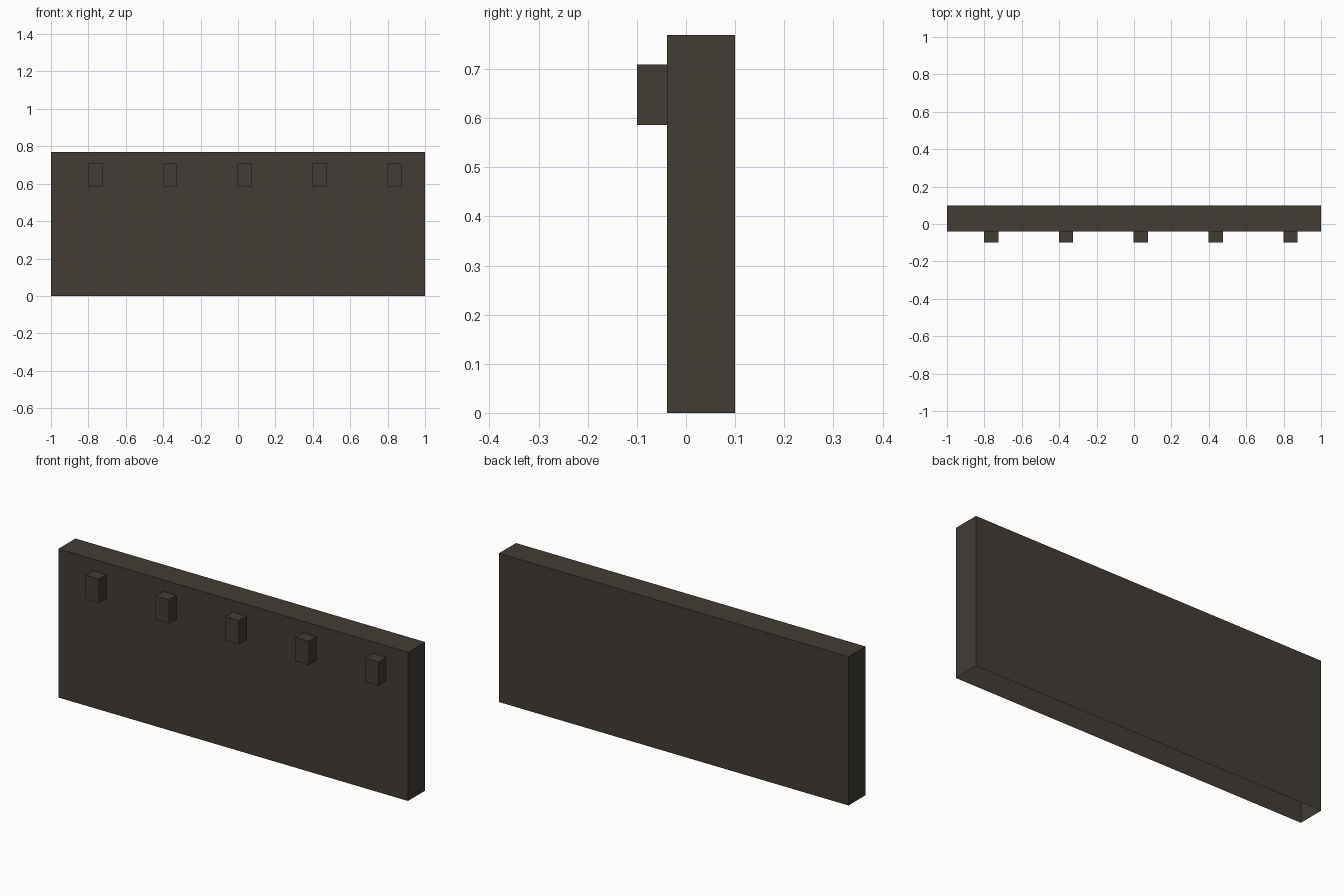
import bpy
import bmesh
from mathutils import Vector

cube = bpy.data.objects.get("Cube")
if cube:
    bpy.data.objects.remove(cube, do_unlink=True)

# Single dark colour
dark_brown = bpy.data.materials.new("dark_brown")
dark_brown.use_nodes = True
colour = (0.054, 0.045, 0.035, 1)
dark_brown.diffuse_color = colour
dark_brown.node_tree.nodes["Principled BSDF"].inputs["Base Color"].default_value = colour


def open_box(name, low, high, open_side):
    """Box between two corners, without the face that points to open_side."""
    low, high = Vector(low), Vector(high)
    bm = bmesh.new()
    bmesh.ops.create_cube(bm, size=1)
    bmesh.ops.scale(bm, vec=high - low, verts=bm.verts)
    bmesh.ops.translate(bm, vec=(low + high) / 2, verts=bm.verts)
    bm.normal_update()
    hidden = [f for f in bm.faces if f.normal.dot(Vector(open_side)) > 0.9]
    bmesh.ops.delete(bm, geom=hidden, context='FACES')
    mesh = bpy.data.meshes.new(name)
    bm.to_mesh(mesh)
    bm.free()
    mesh.materials.append(dark_brown)
    obj = bpy.data.objects.new(name, mesh)
    bpy.context.collection.objects.link(obj)
    return obj


# Hollow wall panel, open underneath
FRONT = -0.039
open_box("wall_panel", (-1, FRONT, 0), (1, 0.1, 0.769), (0, 0, -1))

# Row of pegs along the front
for i in range(5):
    x = -0.802 + 0.4 * i
    open_box(f"peg_{i + 1}", (x, -0.1, 0.586), (x + 0.077, FRONT, 0.709), (0, 1, 0))
